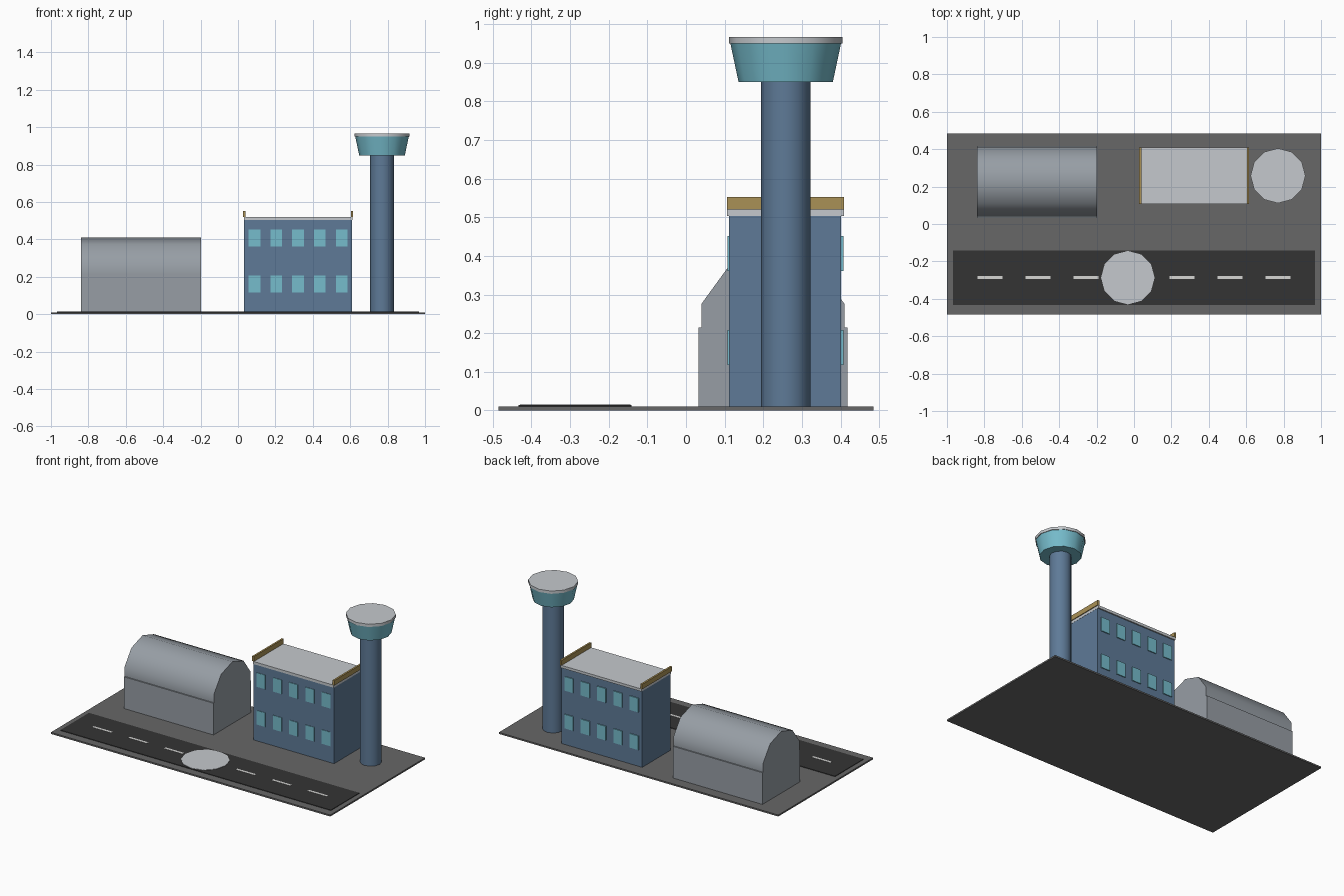
import bpy
import bmesh
import math
from mathutils import Matrix

cube = bpy.data.objects.get("Cube")
if cube:
    bpy.data.objects.remove(cube, do_unlink=True)


def material(name, hex_code):
    """Flat colour given as an sRGB hex string, stored as linear values."""
    rgb = [int(hex_code[i:i + 2], 16) / 255 for i in (0, 2, 4)]
    lin = [c / 12.92 if c <= 0.04045 else ((c + 0.055) / 1.055) ** 2.4 for c in rgb]
    mat = bpy.data.materials.new(name)
    mat.use_nodes = True
    mat.diffuse_color = (*lin, 1)
    bsdf = next(n for n in mat.node_tree.nodes if n.type == 'BSDF_PRINCIPLED')
    bsdf.inputs["Base Color"].default_value = (*lin, 1)
    bsdf.inputs["Roughness"].default_value = 0.8
    return mat


GROUND = material("ground grey", "676767")
ASPHALT = material("asphalt", "343434")
PALE = material("pale grey", "C5C9CD")
WHITE = material("marking white", "D6D6D4")
BLUE = material("wall blue", "5E7A97")
GLASS = material("glass teal", "76BCCC")
GOLD = material("trim gold", "AA9156")
METAL = material("hangar grey", "979EA5")


def finish(name, bm, mat):
    bmesh.ops.recalc_face_normals(bm, faces=bm.faces[:])
    mesh = bpy.data.meshes.new(name)
    bm.to_mesh(mesh)
    bm.free()
    mesh.materials.append(mat)
    obj = bpy.data.objects.new(name, mesh)
    bpy.context.collection.objects.link(obj)
    return obj


def box(name, mat, x, y, z):
    """Box from (low, high) pairs on each axis."""
    bm = bmesh.new()
    bmesh.ops.create_cube(bm, size=1)
    for v in bm.verts:
        v.co = [(lo + hi) / 2 + c * (hi - lo) for c, (lo, hi) in zip(v.co, (x, y, z))]
    return finish(name, bm, mat)


def smooth_sides(bm, is_cap):
    """Smooth the side faces, keeping the rims of the caps sharp."""
    for f in bm.faces:
        f.smooth = not is_cap(f)
    for e in bm.edges:
        if any(is_cap(f) for f in e.link_faces):
            e.smooth = False


def drum(name, mat, centre, z, r_low, r_high, sides=12):
    """Upright, optionally flared, prism with smooth sides."""
    bm = bmesh.new()
    bmesh.ops.create_cone(bm, cap_ends=True, segments=sides, radius1=r_low,
                          radius2=r_high, depth=z[1] - z[0],
                          matrix=Matrix.Translation((*centre, sum(z) / 2)))
    smooth_sides(bm, lambda f: len(f.verts) > 4)
    return finish(name, bm, mat)


# Ground slab and runway
TOP = 0.01
box("ground_slab", GROUND, (-1, 1), (-0.485, 0.485), (0, TOP))
RUNWAY_Y = -0.287
box("runway", ASPHALT, (-0.968, 0.968), (RUNWAY_Y - 0.146, RUNWAY_Y + 0.146), (TOP, 0.0135))
for i in range(-3, 4):
    x = i * 0.257
    box(f"runway_dash_{i + 4}", WHITE, (x - 0.067, x + 0.067),
        (RUNWAY_Y - 0.007, RUNWAY_Y + 0.009), (0.0135, 0.0145))
drum("landing_pad", PALE, (-0.033, RUNWAY_Y), (0.0135, 0.0158), 0.143, 0.143)

# Hangar: box walls with a barrel roof
HANGAR_X = (-0.84, -0.198)
HANGAR_Y, EAVES = 0.225, 0.215
box("hangar_walls", METAL, HANGAR_X, (HANGAR_Y - 0.193, HANGAR_Y + 0.193), (TOP, EAVES))

R = 0.195
angles = [math.radians(a) for a in range(18, 163, 36)]
profile = [(R * math.cos(a), R * math.sin(a)) for a in angles]
profile = [(profile[0][0], 0)] + profile + [(profile[-1][0], 0)]
bm = bmesh.new()
end = bm.faces.new([bm.verts.new((HANGAR_X[0], HANGAR_Y + y, EAVES + z)) for y, z in profile])
ext = bmesh.ops.extrude_face_region(bm, geom=[end], use_keep_orig=True)
bmesh.ops.translate(bm, vec=(HANGAR_X[1] - HANGAR_X[0], 0, 0),
                    verts=[g for g in ext["geom"] if isinstance(g, bmesh.types.BMVert)])
underside = [f for f in bm.faces if all(v.co.z < EAVES + 0.001 for v in f.verts)]
smooth_sides(bm, lambda f: len(f.verts) > 4 or f in underside)
finish("hangar_roof", bm, METAL)

# Terminal building with roof slab and end parapets
WEST, EAST = 0.033, 0.61
box("terminal_walls", BLUE, (WEST, EAST), (0.111, 0.401), (TOP, 0.503))
box("terminal_roof", PALE, (WEST - 0.001, EAST + 0.001), (0.106, 0.409), (0.503, 0.52))
for side, x in (("right", WEST), ("left", EAST)):
    box(f"parapet_{side}", GOLD, (x - 0.006, x + 0.006), (0.106, 0.409), (0.52, 0.552))

# Window plates on the front and back walls
for wall, y in (("front", (0.108, 0.112)), ("back", (0.4, 0.407))):
    for row, z in enumerate((0.117, 0.361)):
        for col in range(5):
            x = 0.321 + (col - 2) * 0.1165
            box(f"window_{wall}_{row + 1}_{col + 1}", GLASS,
                (x - 0.031, x + 0.031), y, (z, z + 0.091))

# Control tower
TOWER = (0.77, 0.258)
drum("tower_shaft", BLUE, TOWER, (TOP, 0.85), 0.064, 0.064)
drum("tower_cab", GLASS, TOWER, (0.85, 0.949), 0.122, 0.143)
drum("tower_roof", PALE, TOWER, (0.949, 0.967), 0.147, 0.147)
